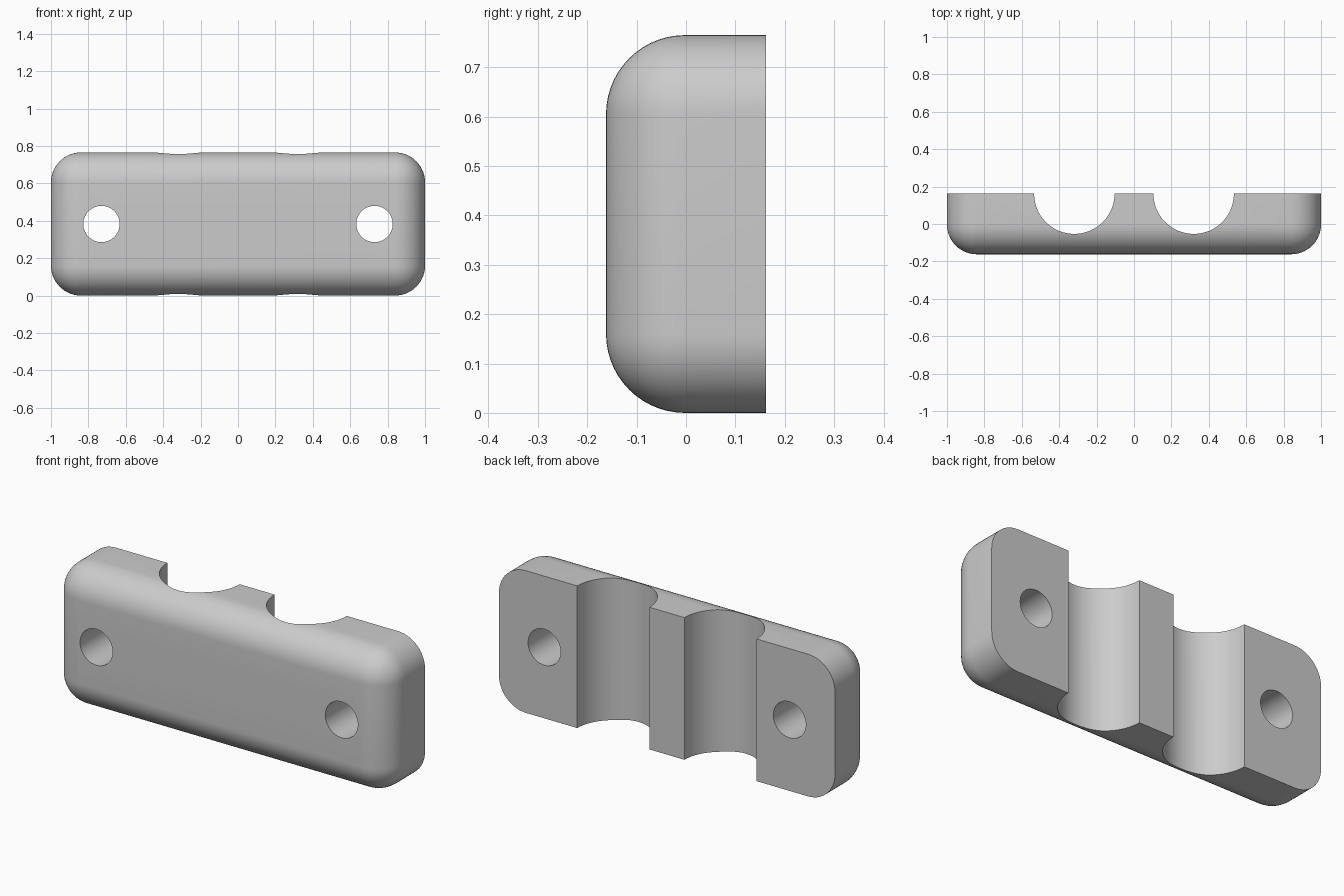
import bpy
import bmesh
from math import pi, radians
from mathutils import Matrix

HALF_DEPTH, HEIGHT, ROUND = 0.162, 0.765, 0.16

if "Cube" in bpy.data.objects:
    bpy.data.objects.remove(bpy.data.objects["Cube"], do_unlink=True)

gray = bpy.data.materials.new("light gray")
gray.use_nodes = True
color = (0.6, 0.6, 0.6, 1)
gray.diffuse_color = color
gray.node_tree.nodes["Principled BSDF"].inputs["Base Color"].default_value = color


def add_object(name, bm):
    mesh = bpy.data.meshes.new(name)
    bm.to_mesh(mesh)
    bm.free()
    mesh.materials.append(gray)
    obj = bpy.data.objects.new(name, mesh)
    bpy.context.collection.objects.link(obj)
    return obj


def cylinder_cutter(name, x, y, z, radius, length, along_y=False):
    bm = bmesh.new()
    turn = Matrix.Rotation(pi / 2, 4, "X") if along_y else Matrix()
    bmesh.ops.create_cone(bm, cap_ends=True, segments=64, radius1=radius,
                          radius2=radius, depth=length,
                          matrix=Matrix.Translation((x, y, z)) @ turn)
    return add_object(name, bm)


# Clamp block: every edge rounded except the rim of the flat back
bm = bmesh.new()
bmesh.ops.create_cube(bm, size=1, matrix=Matrix.Translation((0, 0, HEIGHT / 2))
                      @ Matrix.Diagonal((2, 2 * HALF_DEPTH, HEIGHT, 1)))
edges = [e for e in bm.edges if any(v.co.y < 0 for v in e.verts)]
bmesh.ops.bevel(bm, geom=edges, offset=ROUND, offset_type="OFFSET", segments=14,
                profile=0.5, affect="EDGES", clamp_overlap=False)
block = add_object("clamp_block", bm)

# Pipe grooves across the back and screw holes through the ends
cutters = []
for side, s in (("left", 1), ("right", -1)):
    cutters.append(cylinder_cutter(side + "_groove_cutter", s * 0.319, HALF_DEPTH,
                                   HEIGHT / 2, 0.215, 1.2))
    cutters.append(cylinder_cutter(side + "_hole_cutter", s * 0.73, 0,
                                   HEIGHT / 2, 0.097, 1, along_y=True))
for cutter in cutters:
    cutter.hide_render = True
    cut = block.modifiers.new(cutter.name, "BOOLEAN")
    cut.operation = "DIFFERENCE"
    cut.solver = "EXACT"
    cut.object = cutter

# Bake the cuts, drop the cutters and smooth the curved surfaces
bpy.context.view_layer.update()
graph = bpy.context.evaluated_depsgraph_get()
baked = bpy.data.meshes.new_from_object(block.evaluated_get(graph))
block.modifiers.clear()
block.data = baked
for cutter in cutters:
    bpy.data.objects.remove(cutter, do_unlink=True)

bpy.ops.object.select_all(action="DESELECT")
block.select_set(True)
bpy.context.view_layer.objects.active = block
bpy.ops.object.shade_smooth_by_angle(angle=radians(30))
